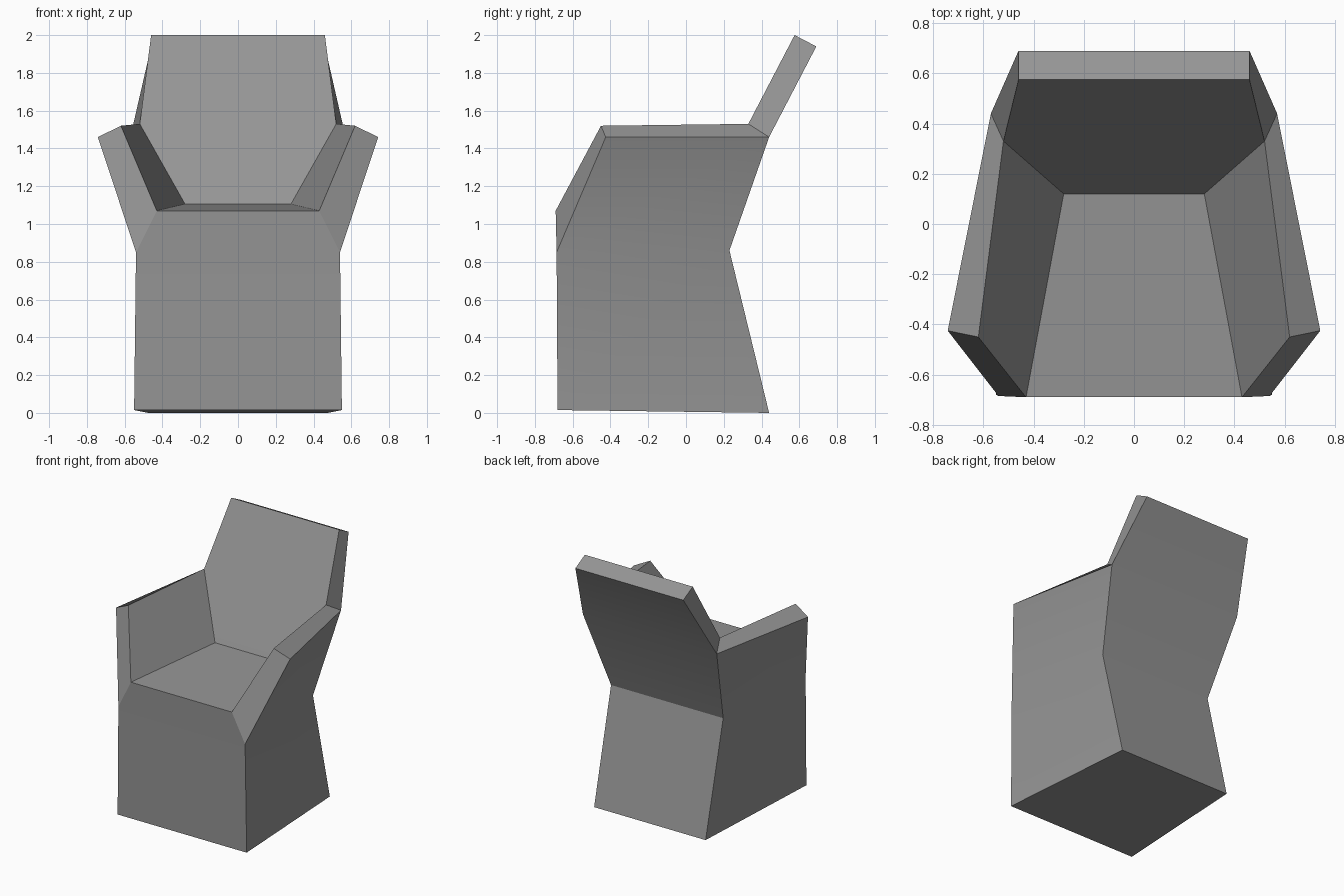
import bpy, bmesh, math

cube = bpy.data.objects.get("Cube")
if cube:
    bpy.data.objects.remove(cube, do_unlink=True)

# Single upholstery colour
grey = bpy.data.materials.new("grey_upholstery")
grey.use_nodes = True
colour = (0.3, 0.3, 0.3, 1)
grey.diffuse_color = colour
grey.node_tree.nodes["Principled BSDF"].inputs["Base Color"].default_value = colour

# Corners of the chair's left half
corners = {
    "base_front": (0.55, -0.68, 0.015),
    "base_back": (0.475, 0.44, 0.0),
    "waist_front": (0.54, -0.685, 0.85),
    "waist_back": (0.478, 0.23, 0.86),
    "arm_front_outer": (0.742, -0.425, 1.46),
    "arm_front_inner": (0.62, -0.45, 1.52),
    "arm_back_outer": (0.57, 0.44, 1.46),
    "arm_back_inner": (0.52, 0.33, 1.53),
    "seat_front": (0.43, -0.69, 1.07),
    "seat_back": (0.28, 0.12, 1.105),
    "top_front": (0.46, 0.575, 2.0),
    "top_back": (0.46, 0.69, 1.94),
}

# Loop around the profile: each neighbouring pair spans the full width
profile = ["base_front", "waist_front", "seat_front", "seat_back",
           "arm_back_inner", "top_front", "top_back", "arm_back_outer",
           "waist_back", "base_back"]

# Panels on each flank
flanks = [
    ("base_front", "base_back", "waist_back", "waist_front"),
    ("waist_front", "waist_back", "arm_back_outer", "arm_front_outer"),
    ("waist_front", "arm_front_outer", "arm_front_inner", "seat_front"),
    ("arm_front_outer", "arm_back_outer", "arm_back_inner", "arm_front_inner"),
    ("arm_front_inner", "arm_back_inner", "seat_back", "seat_front"),
    ("arm_back_inner", "arm_back_outer", "top_back", "top_front"),
]

bm = bmesh.new()
left = {n: bm.verts.new(p) for n, p in corners.items()}
right = {n: bm.verts.new((-x, y, z)) for n, (x, y, z) in corners.items()}

for a, b in zip(profile, profile[1:] + profile[:1]):
    bm.faces.new((left[a], left[b], right[b], right[a]))
for panel in flanks:
    for side in (left, right):
        bm.faces.new([side[n] for n in panel])
bmesh.ops.recalc_face_normals(bm, faces=bm.faces[:])

mesh = bpy.data.meshes.new("armchair")
bm.to_mesh(mesh)
bm.free()
mesh.materials.append(grey)
chair = bpy.data.objects.new("armchair", mesh)
bpy.context.collection.objects.link(chair)

# Soft blend over shallow bends, crisp elsewhere
bpy.ops.object.select_all(action="DESELECT")
chair.select_set(True)
bpy.context.view_layer.objects.active = chair
bpy.ops.object.shade_smooth_by_angle(angle=math.radians(30))
